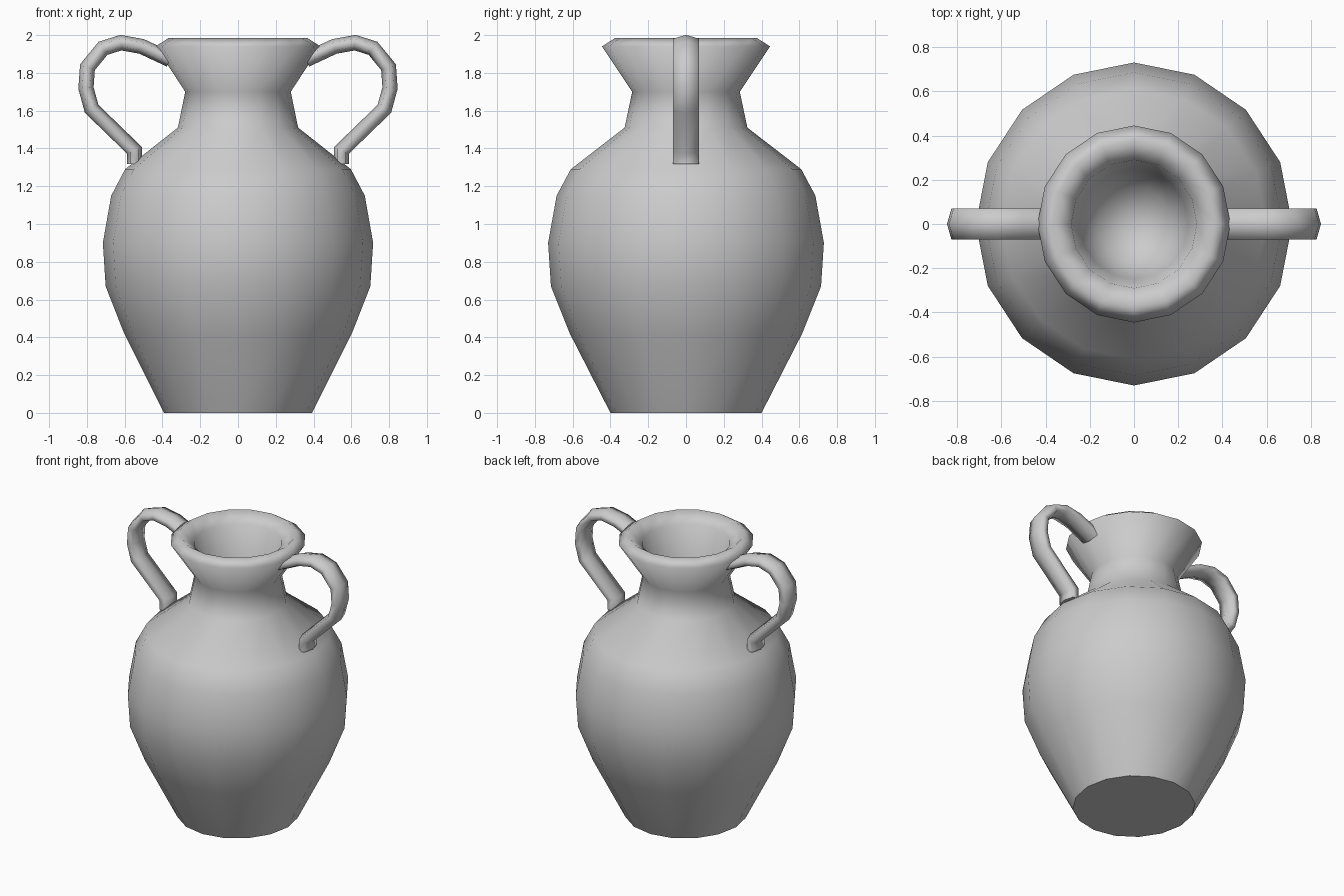
import bpy, bmesh, math
from mathutils import Vector

cube = bpy.data.objects.get("Cube")
if cube:
    bpy.data.objects.remove(cube, do_unlink=True)

clay = bpy.data.materials.new("grey clay")
clay.use_nodes = True
clay.diffuse_color = (0.6, 0.6, 0.6, 1)
clay.node_tree.nodes["Principled BSDF"].inputs["Base Color"].default_value = (0.6, 0.6, 0.6, 1)


def loft(bm, rings):
    """Join equal rings of points with quads and return the vertex rings."""
    made = [[bm.verts.new(p) for p in ring] for ring in rings]
    for a, b in zip(made, made[1:]):
        for i in range(len(a)):
            j = (i + 1) % len(a)
            bm.faces.new((a[i], a[j], b[j], b[i]))
    return made


def finish(name, bm):
    """Turn a bmesh into a smooth object, keeping its flat caps crisp."""
    bmesh.ops.recalc_face_normals(bm, faces=bm.faces)
    for f in bm.faces:
        f.smooth = len(f.verts) < 5
        if not f.smooth:
            for e in f.edges:
                e.smooth = False
    mesh = bpy.data.meshes.new(name)
    bm.to_mesh(mesh)
    bm.free()
    mesh.materials.append(clay)
    obj = bpy.data.objects.new(name, mesh)
    bpy.context.collection.objects.link(obj)
    return obj


# Vase body: outer wall from foot to rim, then down into the mouth
SIDES = 16
profile = [(0.40, 0), (0.615, 0.42), (0.715, 0.67), (0.73, 0.9), (0.685, 1.15),
           (0.61, 1.29), (0.325, 1.51), (0.285, 1.7), (0.445, 1.94),
           (0.375, 1.985), (0.29, 1.92), (0.25, 1.7), (0.17, 1.54)]
bm = bmesh.new()
angles = [math.tau * i / SIDES for i in range(SIDES)]
rings = loft(bm, [[(0.98 * r * math.cos(a), r * math.sin(a), z) for a in angles]
                  for r, z in profile])
bm.faces.new(rings[0])
well = bm.verts.new((0, 0, 1.47))
for i in range(SIDES):
    bm.faces.new((rings[-1][i], rings[-1][(i + 1) % SIDES], well))
finish("vase_body", bm)

# Handles: a six-sided strap swept along a bent path, mirrored in x
path = [Vector((x, 0, z)) for x, z in [
    (0.36, 1.87), (0.51, 1.94), (0.62, 1.96), (0.715, 1.93), (0.797, 1.83),
    (0.805, 1.72), (0.775, 1.61), (0.548, 1.39), (0.548, 1.318)]]
section = [(0.04, 0), (0.02, 0.07), (-0.02, 0.07),
           (-0.04, 0), (-0.02, -0.07), (0.02, -0.07)]
across = Vector((0, 1, 0))


def handle(name, side):
    bm = bmesh.new()
    rings = []
    for i, p in enumerate(path):
        before = (p - path[max(i - 1, 0)]).normalized()
        after = (path[min(i + 1, len(path) - 1)] - p).normalized()
        along = (before + after).normalized()
        out = across.cross(along)
        miter = 1 / max(along.dot(before), along.dot(after))
        rings.append([p + out * (u * miter) + across * v for u, v in section])
    for ring in rings:
        for q in ring:
            q.x *= side
    made = loft(bm, rings)
    bm.faces.new(made[0])
    bm.faces.new(made[-1])
    finish(name, bm)


handle("left_handle", 1)
handle("right_handle", -1)
